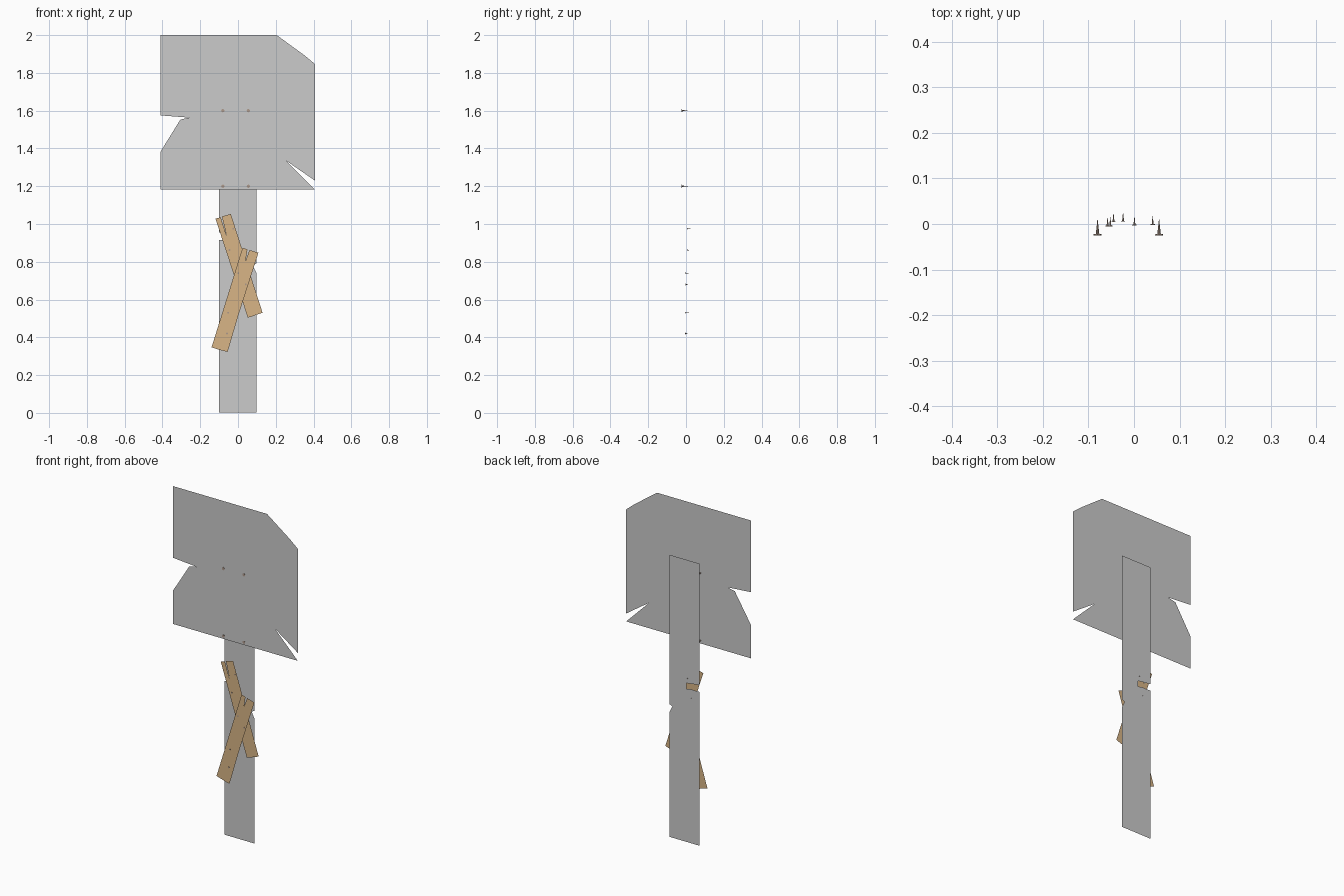
import bpy, bmesh, math
from mathutils import Matrix


def material(name, rgb):
    m = bpy.data.materials.new(name)
    m.diffuse_color = (*rgb, 1)
    return m


def add_object(name, bm, mat=None):
    me = bpy.data.meshes.new(name)
    bm.to_mesh(me)
    bm.free()
    ob = bpy.data.objects.new(name, me)
    bpy.context.collection.objects.link(ob)
    if mat:
        me.materials.append(mat)
    return ob


def sheet(name, outline, y, mat=None):
    """Flat cut-out in the xz plane, facing the front (outline runs clockwise)."""
    bm = bmesh.new()
    face = bm.faces.new([bm.verts.new((x, y, z)) for x, z in reversed(outline)])
    bmesh.ops.triangulate(bm, faces=[face])
    return add_object(name, bm, mat)


def nail(name, x, z, y, radius, length, mat):
    """Thin round head with a tapered spike pointing backwards."""
    bm = bmesh.new()
    turn = Matrix.Rotation(-math.pi / 2, 4, 'X')
    head = length * 0.1
    for r1, r2, depth, start in ((radius, radius * 0.9, head, 0),
                                 (radius * 0.42, radius * 0.04, length - head, head)):
        bmesh.ops.create_cone(bm, cap_ends=True, segments=8, radius1=r1, radius2=r2, depth=depth,
                              matrix=Matrix.Translation((x, y + start + depth / 2, z)) @ turn)
    return add_object(name, bm, mat)


wood = material("wood", (0.69, 0.46, 0.24))
rust = material("nail_metal", (0.42, 0.32, 0.26))

# Sign board with torn edges
sheet("sign_board", [
    (-0.41, 2.0), (0.205, 2.0), (0.353, 1.892), (0.11, 1.85), (0.2, 1.847), (0.155, 1.80),
    (0.257, 1.847), (0.407, 1.847), (0.407, 1.23), (0.255, 1.335), (0.407, 1.183),
    (-0.41, 1.183), (-0.41, 1.383), (-0.305, 1.553), (-0.257, 1.563), (-0.41, 1.575)], -0.021)

# Post with a break on each side
sheet("post", [
    (-0.1, 1.675), (0.097, 1.675), (0.097, 0.79), (0.05, 0.765), (-0.013, 0.728), (0.045, 0.742),
    (0.097, 0.742), (0.097, 0.003), (-0.1, 0.003), (-0.1, 0.915), (-0.04, 0.915), (0.02, 0.90),
    (-0.013, 0.944), (-0.1, 0.955)], 0.016)

# Crossed repair planks with split ends
sheet("rear_plank", [
    (-0.119, 1.028), (-0.092, 1.036), (-0.06, 0.935), (-0.085, 1.04), (-0.038, 1.053),
    (0.13, 0.53), (0.1, 0.52), (0.08, 0.60), (0.091, 0.516), (0.052, 0.504)], 0.008, wood)
sheet("front_plank", [
    (0.024, 0.874), (0.05, 0.866), (0.04, 0.805), (0.061, 0.862), (0.108, 0.848),
    (0.003, 0.52), (-0.032, 0.487), (-0.004, 0.498), (-0.055, 0.323), (-0.085, 0.33),
    (-0.071, 0.397), (-0.096, 0.334), (-0.14, 0.347)], -0.001, wood)

# Large nails in the board
for i, (x, z) in enumerate([(x, z) for x in (-0.08, 0.055) for z in (1.2, 1.6)]):
    nail(f"board_nail_{i + 1}", x, z, -0.025, 0.009, 0.035, rust)

# Small nails through the planks
for i, (x, z, y) in enumerate([(-0.024, 0.975, 0.005), (-0.045, 0.862, 0.004), (0.001, 0.74, -0.003),
                               (0.041, 0.68, -0.002), (-0.052, 0.53, -0.005), (-0.058, 0.42, -0.005)]):
    nail(f"plank_nail_{i + 1}", x, z, y, 0.005, 0.02, rust)
